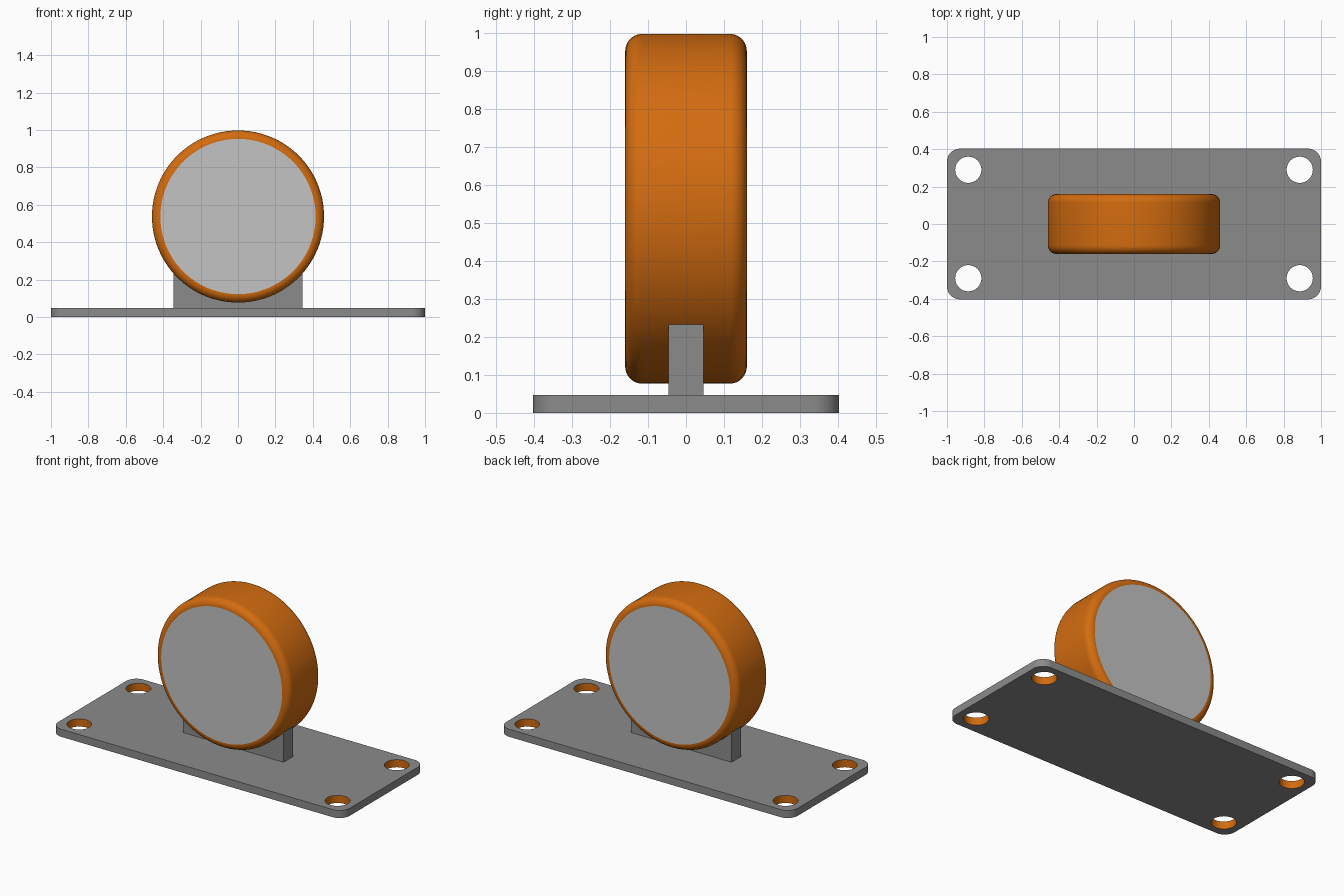
import bpy, bmesh, math
from mathutils import Vector, Matrix

if "Cube" in bpy.data.objects:
    bpy.data.objects.remove(bpy.data.objects["Cube"], do_unlink=True)


def material(name, rgb):
    m = bpy.data.materials.new(name)
    m.use_nodes = True
    color = (*rgb, 1)
    m.diffuse_color = color
    m.node_tree.nodes["Principled BSDF"].inputs["Base Color"].default_value = color
    return m


GREY = material("mid grey", (0.26, 0.26, 0.26))
LIGHT = material("light grey", (0.55, 0.55, 0.55))
ORANGE = material("orange", (0.65, 0.15, 0.005))


def add_mesh(name, bm, mats):
    bmesh.ops.recalc_face_normals(bm, faces=bm.faces)
    me = bpy.data.meshes.new(name)
    bm.to_mesh(me)
    bm.free()
    for m in mats:
        me.materials.append(m)
    ob = bpy.data.objects.new(name, me)
    bpy.context.collection.objects.link(ob)
    return ob


def smooth(ob):
    bpy.ops.object.select_all(action='DESELECT')
    ob.select_set(True)
    bpy.context.view_layer.objects.active = ob
    bpy.ops.object.shade_smooth_by_angle(angle=math.radians(30))


def arc(cx, cy, r, start, end, n):
    return [(cx + r * math.cos(start + (end - start) * i / n),
             cy + r * math.sin(start + (end - start) * i / n)) for i in range(n + 1)]


# Base plate: rounded rectangle with four bolt holes
HX, HY, T, R = 1.0, 0.403, 0.047, 0.07
HOLES = [Vector((sx * 0.886, sy * 0.29)) for sx in (-1, 1) for sy in (-1, 1)]
outline = []
for k, (sx, sy) in enumerate([(1, 1), (-1, 1), (-1, -1), (1, -1)]):
    a = k * math.pi / 2
    outline += arc(sx * (HX - R), sy * (HY - R), R, a, a + math.pi / 2, 10)
loops = [outline] + [arc(h.x, h.y, 0.07, 0, 2 * math.pi, 48)[:-1] for h in HOLES]

curve = bpy.data.curves.new("plate_outline", 'CURVE')
curve.dimensions = '2D'
curve.fill_mode = 'BOTH'
curve.extrude = T / 2
for pts in loops:
    sp = curve.splines.new('POLY')
    sp.points.add(len(pts) - 1)
    for p, (x, y) in zip(sp.points, pts):
        p.co = (x, y, 0, 1)
    sp.use_cyclic_u = True
helper = bpy.data.objects.new("plate_outline", curve)
bpy.context.collection.objects.link(helper)
bpy.context.view_layer.update()
filled = helper.evaluated_get(bpy.context.evaluated_depsgraph_get()).to_mesh()
bm = bmesh.new()
bm.from_mesh(filled)
bpy.data.objects.remove(helper, do_unlink=True)
bmesh.ops.remove_doubles(bm, verts=bm.verts, dist=1e-5)
bmesh.ops.translate(bm, verts=bm.verts, vec=(0, 0, T / 2))
bm.normal_update()
for f in bm.faces:
    c = f.calc_center_median().to_2d()
    in_hole = abs(f.normal.z) < 0.5 and any((c - h).length < 0.09 for h in HOLES)
    f.material_index = 1 if in_hole else 0
smooth(add_mesh("base_plate", bm, [GREY, ORANGE]))

# Support block between plate and wheel
bm = bmesh.new()
bmesh.ops.create_cube(bm, size=1)
bmesh.ops.scale(bm, verts=bm.verts, vec=(0.69, 0.092, 0.19))
bmesh.ops.translate(bm, verts=bm.verts, vec=(0, 0, 0.137))
add_mesh("support_block", bm, [GREY])

# Wheel: lathed rounded rim, with flat light faces front and back
RAD, HALF, FILLET, CZ, SEG = 0.46, 0.16, 0.045, 0.537, 128
profile = (arc(RAD - FILLET, -HALF + FILLET, FILLET, -math.pi / 2, 0, 10)
           + arc(RAD - FILLET, HALF - FILLET, FILLET, 0, math.pi / 2, 10))
bm = bmesh.new()
rings = []
for r, y in profile:
    rings.append([bm.verts.new((r * math.cos(2 * math.pi * i / SEG), y,
                                CZ + r * math.sin(2 * math.pi * i / SEG)))
                  for i in range(SEG)])
for a, b in zip(rings, rings[1:]):
    for i in range(SEG):
        j = (i + 1) % SEG
        bm.faces.new((a[i], a[j], b[j], b[i]))
for ring in (rings[0], rings[-1]):
    bm.faces.new(ring).material_index = 1
wheel = add_mesh("wheel", bm, [ORANGE, LIGHT])
smooth(wheel)
for p in wheel.data.polygons:
    if p.material_index == 1:
        p.use_smooth = False
